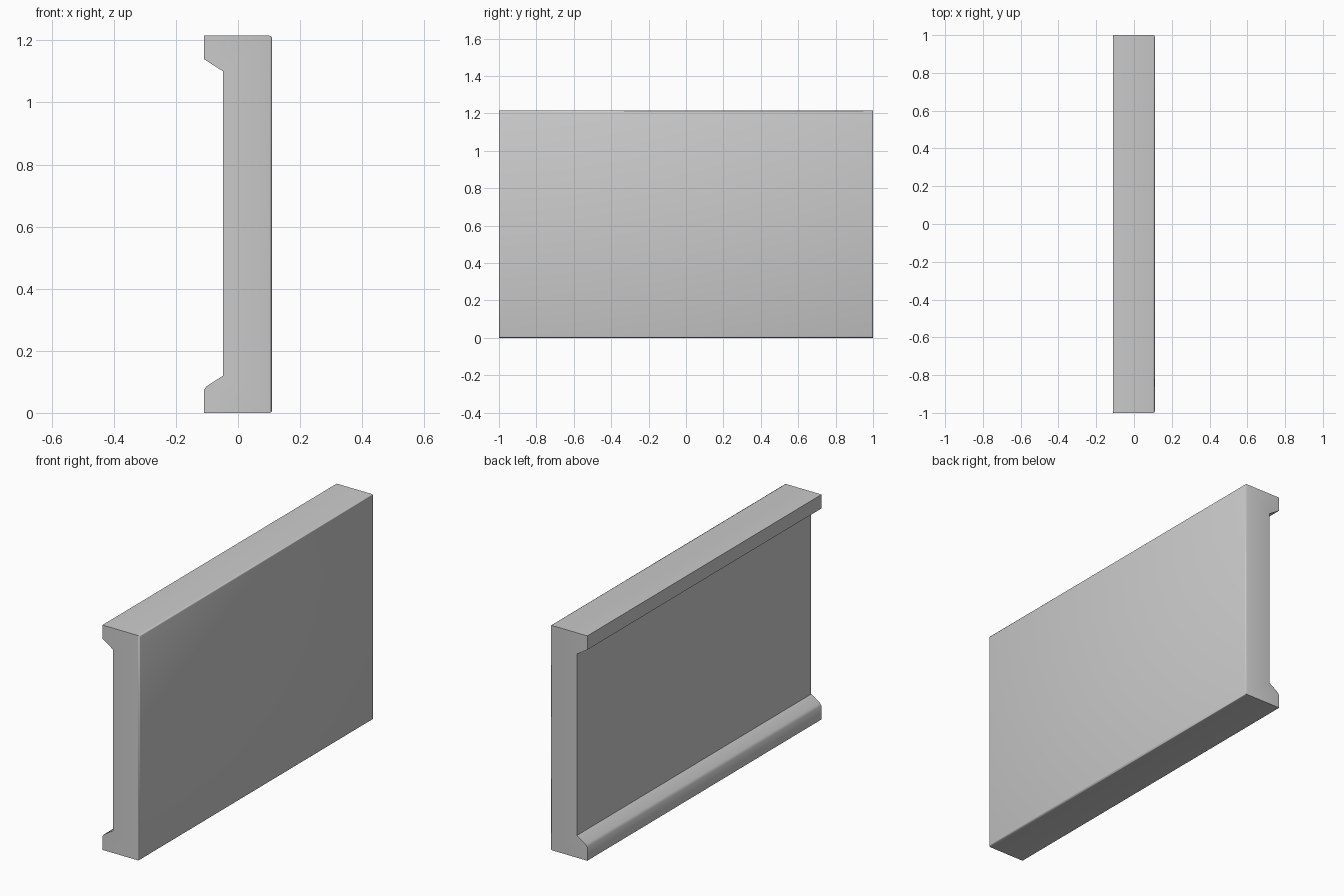
import bpy, bmesh

if "Cube" in bpy.data.objects:
    bpy.data.objects.remove(bpy.data.objects["Cube"])

# Channel-shaped cross-section (x, z): flat slab with a lip at top and bottom
H = 1.215
profile = [(0.11, 0), (0.11, H), (-0.11, H), (-0.11, 1.14), (-0.048, 1.10),
           (-0.048, 0.12), (-0.101, 0.086), (-0.11, 0.073), (-0.11, 0)]

bm = bmesh.new()
face = bm.faces.new([bm.verts.new((x, -1, z)) for x, z in profile])
ext = bmesh.ops.extrude_face_region(bm, geom=[face])
moved = [v for v in ext["geom"] if isinstance(v, bmesh.types.BMVert)]
bmesh.ops.translate(bm, verts=moved, vec=(0, 2, 0))
bmesh.ops.recalc_face_normals(bm, faces=bm.faces)

# Soften the perimeter of the plain side
rim = [e for e in bm.edges if all(v.co.x > 0.109 for v in e.verts)]
bmesh.ops.bevel(bm, geom=rim, offset=0.008, segments=2, profile=0.5, affect='EDGES')

mesh = bpy.data.meshes.new("wall_panel")
bm.to_mesh(mesh)
bm.free()
panel = bpy.data.objects.new("wall_panel", mesh)
bpy.context.collection.objects.link(panel)

# Smooth the rounded edges, keep the lip corners crisp
bpy.context.view_layer.objects.active = panel
panel.select_set(True)
bpy.ops.object.shade_smooth_by_angle(angle=0.85)
